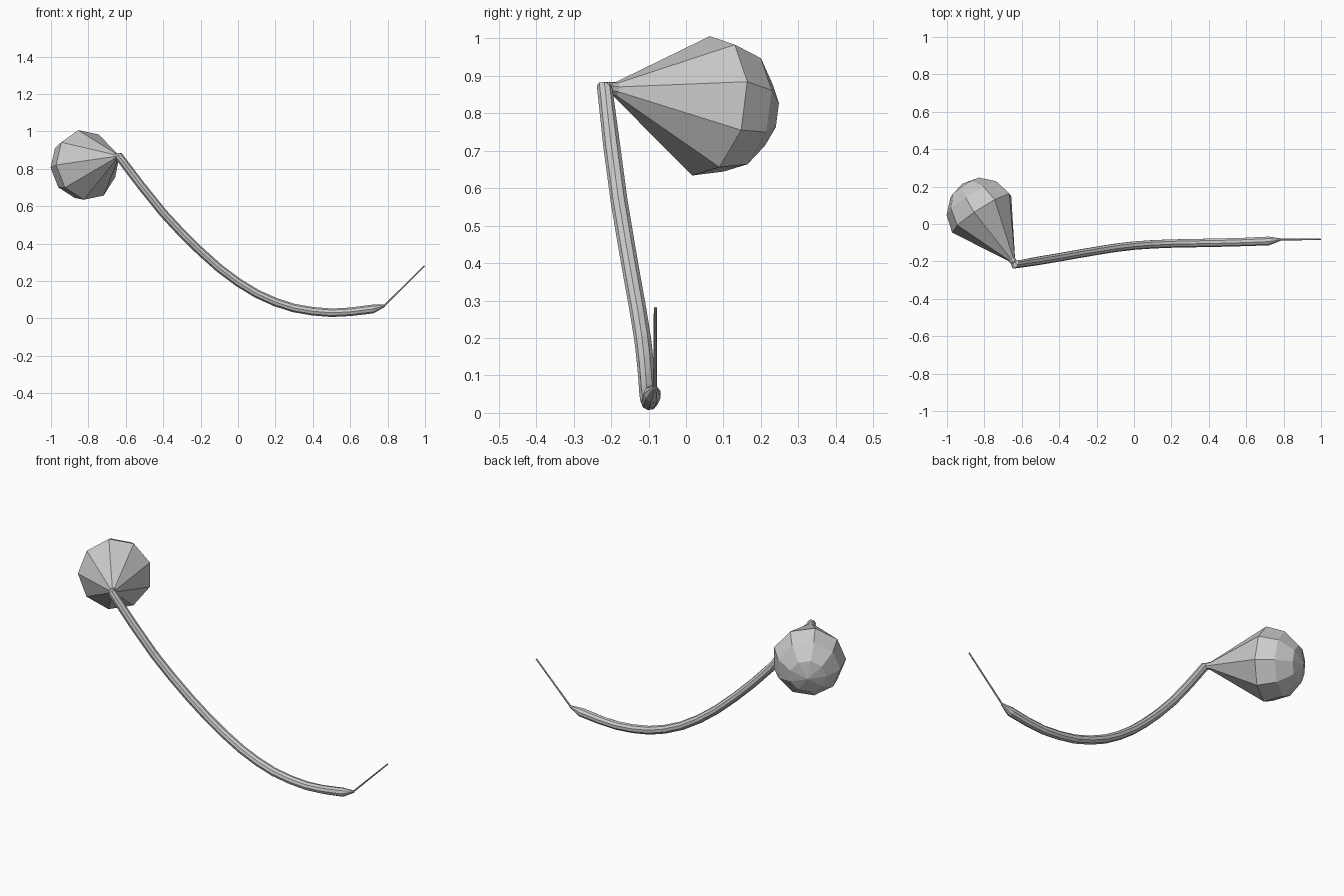
import bpy, bmesh, math
from mathutils import Vector

if "Cube" in bpy.data.objects:
    bpy.data.objects.remove(bpy.data.objects["Cube"])


def loft(name, path, radii, sides, start=None):
    """Skin rings of given radii along a path; a zero radius makes a tip."""
    pts = [Vector(p) for p in path]
    bm = bmesh.new()
    u, rings = Vector(start or (0, 1, 0)), []
    for i, (p, r) in enumerate(zip(pts, radii)):
        a, b = pts[max(i - 1, 0)], pts[min(i + 1, len(pts) - 1)]
        t = ((p - a).normalized() + (b - p).normalized()).normalized()
        u = (u - t * u.dot(t)).normalized()
        v = t.cross(u)
        if r == 0:
            rings.append([bm.verts.new(p)])
            continue
        rings.append([bm.verts.new(p + r * (u * math.cos(w) + v * math.sin(w)))
                      for w in (2 * math.pi * k / sides for k in range(sides))])
    for a, b in zip(rings, rings[1:]):
        for k in range(sides):
            n = (k + 1) % sides
            if len(b) == 1:
                bm.faces.new((a[k], a[n], b[0]))
            else:
                bm.faces.new((a[k], a[n], b[n], b[k]))
    for ring in (rings[0], rings[-1]):
        if len(ring) > 1:
            bm.faces.new(ring)
    bmesh.ops.recalc_face_normals(bm, faces=bm.faces)
    mesh = bpy.data.meshes.new(name)
    bm.to_mesh(mesh)
    bm.free()
    obj = bpy.data.objects.new(name, mesh)
    bpy.context.collection.objects.link(obj)
    return obj


# Curved stem with a tapered root end
stem = [(-.645, -.207, .870), (-.637, -.217, .866), (-.52, -.198, .712),
        (-.40, -.178, .563), (-.30, -.160, .455), (-.20, -.143, .357),
        (-.10, -.127, .268), (0, -.115, .193), (.10, -.108, .132),
        (.20, -.104, .087), (.30, -.102, .055), (.40, -.100, .038),
        (.50, -.098, .030), (.60, -.095, .035), (.72, -.090, .050),
        (.785, -.083, .068)]
loft("stem", stem, [.015] + [.023] * 13 + [.024, .006], 9)

# Thin needle at the root end
loft("needle", [(.775, -.083, .061), (.997, -.082, .281)], [.005, .004], 6)

# Nine-sided conical bud with a domed end
neck = Vector((-.642, -.205, .867))
centre, R = Vector((-.812, .058, .82)), .191
axis = (centre - neck).normalized()
path, radii = [neck, neck + axis * .02, centre], [.018, .02, R]
for deg in (30, 60):
    w = math.radians(deg)
    path.append(centre + axis * R * math.sin(w))
    radii.append(R * math.cos(w))
path.append(centre + axis * R)
radii.append(0)
loft("bud", path, radii, 9, start=(-.04, 0, .19))
